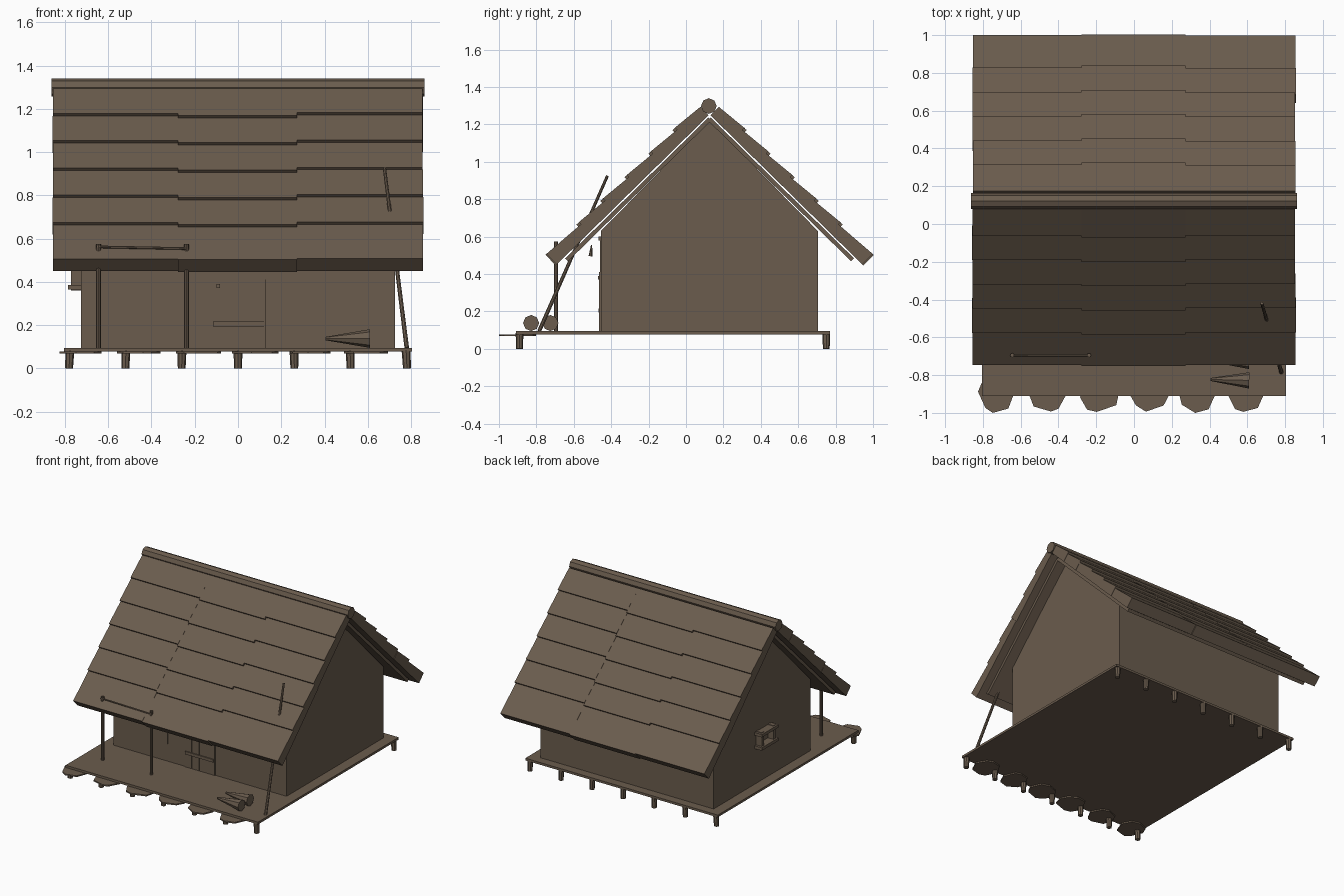
import bpy, bmesh, math, random
from mathutils import Vector

random.seed(4)
old = bpy.data.objects.get("Cube")
if old:
    bpy.data.objects.remove(old, do_unlink=True)

wood = bpy.data.materials.new("weathered_brown_wood")
wood.use_nodes = True
COLOUR = (0.145, 0.107, 0.075, 1)
wood.diffuse_color = COLOUR
bsdf = wood.node_tree.nodes["Principled BSDF"]
bsdf.inputs["Base Color"].default_value = COLOUR
bsdf.inputs["Roughness"].default_value = 0.9


def finish(name, bm):
    bmesh.ops.recalc_face_normals(bm, faces=bm.faces)
    mesh = bpy.data.meshes.new(name)
    bm.to_mesh(mesh)
    bm.free()
    mesh.materials.append(wood)
    obj = bpy.data.objects.new(name, mesh)
    bpy.context.collection.objects.link(obj)
    return obj


def prism(name, ring, offset):
    """Extrude a closed ring of points along an offset."""
    bm = bmesh.new()
    face = bm.faces.new([bm.verts.new(p) for p in ring])
    out = bmesh.ops.extrude_face_region(bm, geom=[face], use_keep_orig=True)
    moved = [v for v in out["geom"] if isinstance(v, bmesh.types.BMVert)]
    bmesh.ops.translate(bm, verts=moved, vec=offset)
    return finish(name, bm)


def box(name, x0, x1, y0, y1, z0, z1):
    ring = [(x0, y0, z0), (x1, y0, z0), (x1, y1, z0), (x0, y1, z0)]
    return prism(name, ring, (0, 0, z1 - z0))


def pole(name, start, end, r1, r2, sides=8):
    """Round timber between two points."""
    a, b = Vector(start), Vector(end)
    bm = bmesh.new()
    bmesh.ops.create_cone(bm, cap_ends=True, segments=sides, radius1=r1,
                          radius2=r2, depth=(b - a).length)
    obj = finish(name, bm)
    obj.location = (a + b) / 2
    obj.rotation_mode = "QUATERNION"
    obj.rotation_quaternion = (b - a).to_track_quat("Z", "Y")
    return obj


# Platform and its stilts
FLOOR = 0.095
box("platform", -0.805, 0.805, -0.91, 0.77, 0.078, FLOOR)
for y in (-0.89, 0.75):
    for i in range(7):
        x = (i - 3) * 0.259
        pole("stilt", (x * 1.005, y, 0), (x, y, 0.085), 0.018, 0.021)

# House body with gables
RIDGE_Y = 0.126
profile = [(-0.455, FLOOR), (0.705, FLOOR), (0.705, 0.63),
           (RIDGE_Y, 1.22), (-0.455, 0.63)]
prism("house_walls", [(-0.725, y, z) for y, z in profile], (1.45, 0, 0))

# Roof pieces, laid out along the slope (s) and out from it (n)
PITCH = math.radians(44.5)
EAVE_Y, EAVE_Z = -0.692, 0.45


def slope_slab(name, side, x0, x1, corners):
    ring = []
    for s, n in corners:
        y = EAVE_Y + s * math.cos(PITCH) - n * math.sin(PITCH)
        z = EAVE_Z + s * math.sin(PITCH) + n * math.cos(PITCH)
        ring.append((x0, y if side < 0 else 2 * RIDGE_Y - y, z))
    return prism(name, ring, (x1 - x0, 0, 0))


seams = [-0.857, -0.278, 0.272, 0.857]
rows = [0, 0.24, 0.42, 0.6, 0.78, 0.96, 1.14]
for side, label in ((-1, "front"), (1, "back")):
    slope_slab(label + "_roof_lining", side, -0.8, 0.8,
               [(0.057, -0.03), (1.13, -0.03), (1.13, -0.008), (0.057, -0.008)])
    for c in range(3):
        shift = (0, -0.014, 0.004)[c]
        for r in range(6):
            low = rows[r] + (shift if r else shift * 0.4)
            high = rows[r + 1] + (shift if r < 5 else 0)
            trim = random.uniform(0, 0.005)
            x0 = seams[c] + (trim if c == 0 else 0)
            x1 = seams[c + 1] - (trim if c == 2 else 0)
            slope_slab(label + "_roof_board", side, x0, x1,
                       [(low, 0), (high, 0), (high, 0.063), (low, 0.079)])
pole("ridge_log", (-0.863, RIDGE_Y - 0.004, 1.298), (0.863, RIDGE_Y - 0.004, 1.298),
     0.042, 0.042)

# Plank door with cross bars and knob
for i in range(4):
    x = -0.128 + i * 0.064
    box("door_plank", x + 0.0015, x + 0.0625, -0.461, -0.454, FLOOR, 0.6)
for z in (0.205, 0.59):
    box("door_bar", -0.115, 0.12, -0.469, -0.455, z - 0.011, z + 0.011)
box("door_knob", -0.1, -0.083, -0.47, -0.455, 0.372, 0.39)
box("door_edge", 0.12, 0.13, -0.464, -0.455, FLOOR, 0.41)

# Wall panel beside the door
box("front_wall_panel", -0.615, -0.268, -0.459, -0.454, 0.225, 0.6)

# Side window frame
for y in (0.045, 0.185):
    box("window_jamb", -0.772, -0.724, y - 0.012, y + 0.012, 0.36, 0.49)
for z in (0.375, 0.475):
    box("window_rail", -0.785, -0.724, 0.015, 0.215, z - 0.011, z + 0.011)

# Porch posts and rail through the eave
for x in (-0.645, -0.238):
    pole("porch_post", (x, -0.695, FLOOR), (x, -0.695, 0.575), 0.011, 0.011)
pole("porch_rail", (-0.655, -0.7, 0.562), (-0.235, -0.7, 0.554), 0.006, 0.006, 6)

# Leaning pole
pole("leaning_pole", (0.78, -0.785, FLOOR), (0.677, -0.42, 0.925), 0.011, 0.008)

# Hanging charm under the eave
pole("hanging_charm", (0.2, -0.51, 0.495), (0.2, -0.505, 0.555), 0.011, 0.003, 6)

# Tapered logs on the porch
for y in (-0.828, -0.725):
    pole("tapered_log", (0.61, y, 0.138), (0.405, y + 0.005, 0.138), 0.043, 0.008)

# Irregular stepping slabs under the front edge
for x in (-0.73, -0.455, -0.18, 0.08, 0.335, 0.595):
    ring = []
    for k in range(8):
        a = math.tau * (k + random.uniform(-0.25, 0.25)) / 8
        rad = random.uniform(0.092, 0.108)
        ring.append((x + rad * math.cos(a), max(-1, -0.9 + rad * math.sin(a)), 0.068))
    prism("stepping_slab", ring, (0, 0, 0.01))
